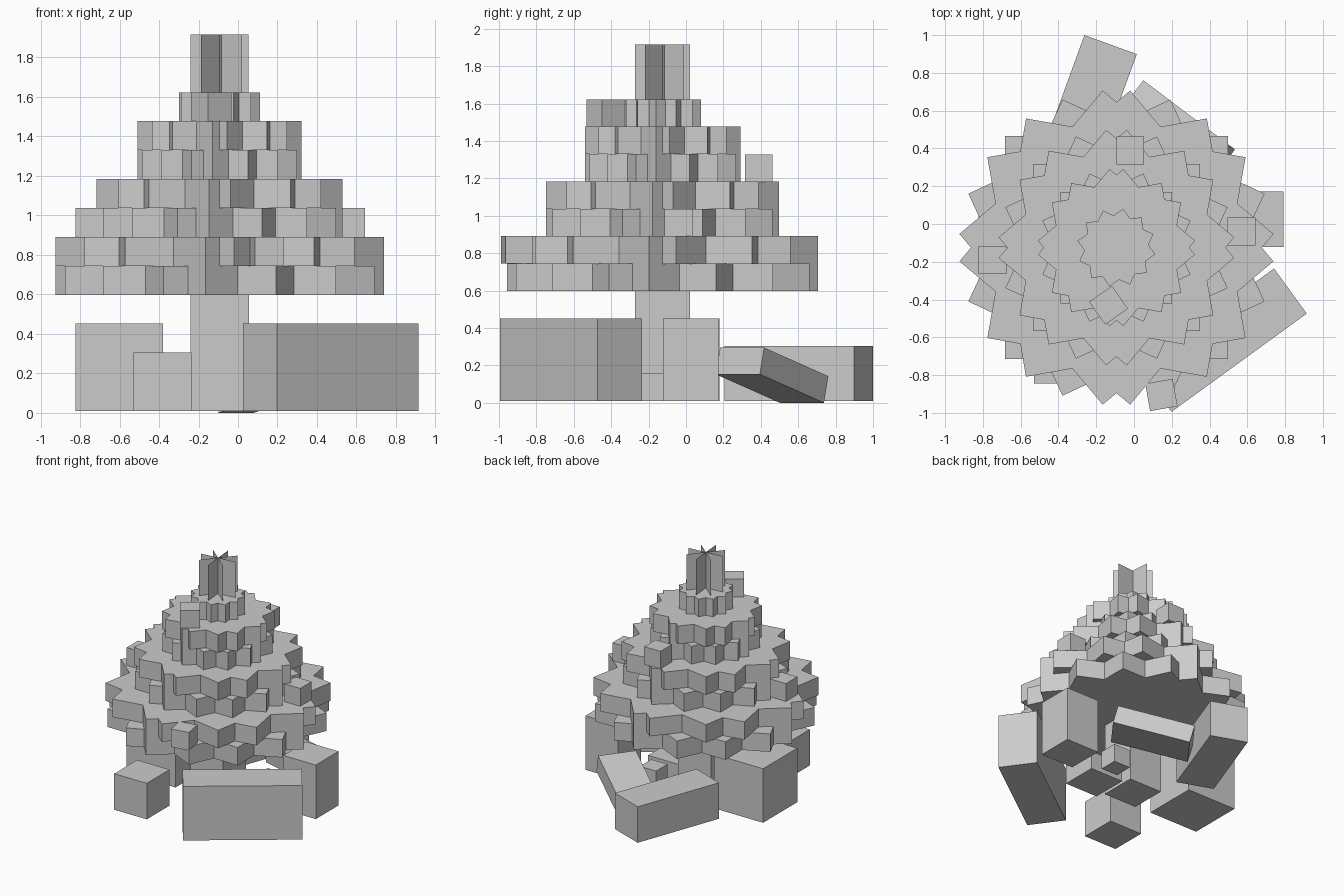
import bpy, bmesh
from math import radians, cos, sin, pi
from mathutils import Matrix, Vector

if "Cube" in bpy.data.objects:
    bpy.data.objects.remove(bpy.data.objects["Cube"], do_unlink=True)

U = 0.1475                      # one block unit
CX, CY = -0.093, -0.125         # tree axis
GROUND = 0.01

grey = bpy.data.materials.new("plain_grey")
grey.use_nodes = True
COLOR = (0.6, 0.6, 0.6, 1)
grey.diffuse_color = COLOR
grey.node_tree.nodes["Principled BSDF"].inputs["Base Color"].default_value = COLOR


def finish(name, bm, matrix=None):
    bmesh.ops.recalc_face_normals(bm, faces=bm.faces)
    mesh = bpy.data.meshes.new(name)
    bm.to_mesh(mesh)
    bm.free()
    mesh.materials.append(grey)
    obj = bpy.data.objects.new(name, mesh)
    if matrix is not None:
        obj.matrix_world = matrix
    bpy.context.collection.objects.link(obj)
    return obj


def box(name, center, units, turn=0, pitch=0):
    """Block sized in units, pitched about its width, then turned."""
    bm = bmesh.new()
    bmesh.ops.create_cube(bm, size=1)
    bmesh.ops.scale(bm, vec=Vector(units) * U, verts=bm.verts)
    m = (Matrix.Translation(center) @ Matrix.Rotation(radians(turn), 4, 'Z')
         @ Matrix.Rotation(radians(pitch), 4, 'Y'))
    return finish(name, bm, m)


def on_ground(name, x, y, units, turn=0):
    return box(name, (x, y, GROUND + units[2] * U / 2), units, turn)


def star_tier(name, side, corners, z):
    """Merged outline of turned squares, extruded by one unit."""
    half = side * U / 2
    angles = sorted(a + q * 90 for a in corners for q in range(4))
    bm = bmesh.new()
    ring = []
    for a, b in zip(angles, angles[1:] + [angles[0] + 360]):
        notch = half / cos(radians(45 - (b - a) / 2))
        for ang, r in ((a, half * 2 ** 0.5), ((a + b) / 2, notch)):
            t = radians(ang)
            ring.append(bm.verts.new((CX + r * cos(t), CY + r * sin(t), z)))
    face = bm.faces.new(ring)
    out = bmesh.ops.extrude_face_region(bm, geom=[face], use_keep_orig=True)
    top = [v for v in out["geom"] if isinstance(v, bmesh.types.BMVert)]
    bmesh.ops.translate(bm, vec=(0, 0, U), verts=top)
    return finish(name, bm)


# Trunk
box("trunk", (CX, CY, (GROUND + 0.6) / 2), (2, 2, (0.6 - GROUND) / U))

# Foliage tiers, alternating two sets of corner angles
ODD, EVEN = (20, 45, 70, 85), (5, 35, 55, 85)
BASE = 0.597
for i, side in enumerate((8, 8, 6, 6, 4, 4)):
    star_tier(f"foliage_tier_{i + 1}", side, EVEN if i % 2 else ODD, BASE + i * U * 0.995)
star_tier("foliage_tier_7", 2, (20, 50, 80), 1.475)

# Topper made of crossing flat blades
bm = bmesh.new()
for k in range(4):
    t = radians(5 + 45 * k)
    dx, dy = U * cos(t), U * sin(t)
    bm.faces.new([bm.verts.new((CX + s * dx, CY + s * dy, z))
                  for s, z in ((-1, 1.62), (1, 1.62), (1, 1.915), (-1, 1.915))])
finish("topper_blades", bm)

# Small cube ornaments resting on the tiers
ORNAMENTS = (
    (-0.75, -0.19, 0.89, 0),
    (0.57, -0.04, 0.89, 0),
    (-0.02, 0.39, 1.18, 0),
    (-0.135, -0.43, 1.475, 35),
    (0.145, -0.905, 0.744, 10),
)
for i, (x, y, z, turn) in enumerate(ORNAMENTS):
    box(f"ornament_{i + 1}", (x, y, z + U / 2), (1, 1, 1), turn)

# Gift boxes around the trunk
on_ground("long_gift_front", 0.47, -0.615, (6, 2, 3), 36)
on_ground("large_gift_right", -0.602, -0.043, (3, 3, 3))
on_ground("tall_gift_left", 0.643, 0.025, (2, 2, 3))
on_ground("cube_gift_front", -0.382, -0.698, (2, 2, 2))
on_ground("long_gift_back", -0.25, 0.603, (2, 5, 2), -20)
on_ground("flat_gift", 0.228, -0.19, (2, 2, 1))
on_ground("small_gift", 0.24, 0.075, (1, 1, 1))

# Gift leaning with one end raised
box("leaning_gift", (0.203, 0.46, 0.148), (4, 2, 1), -37, -15)
